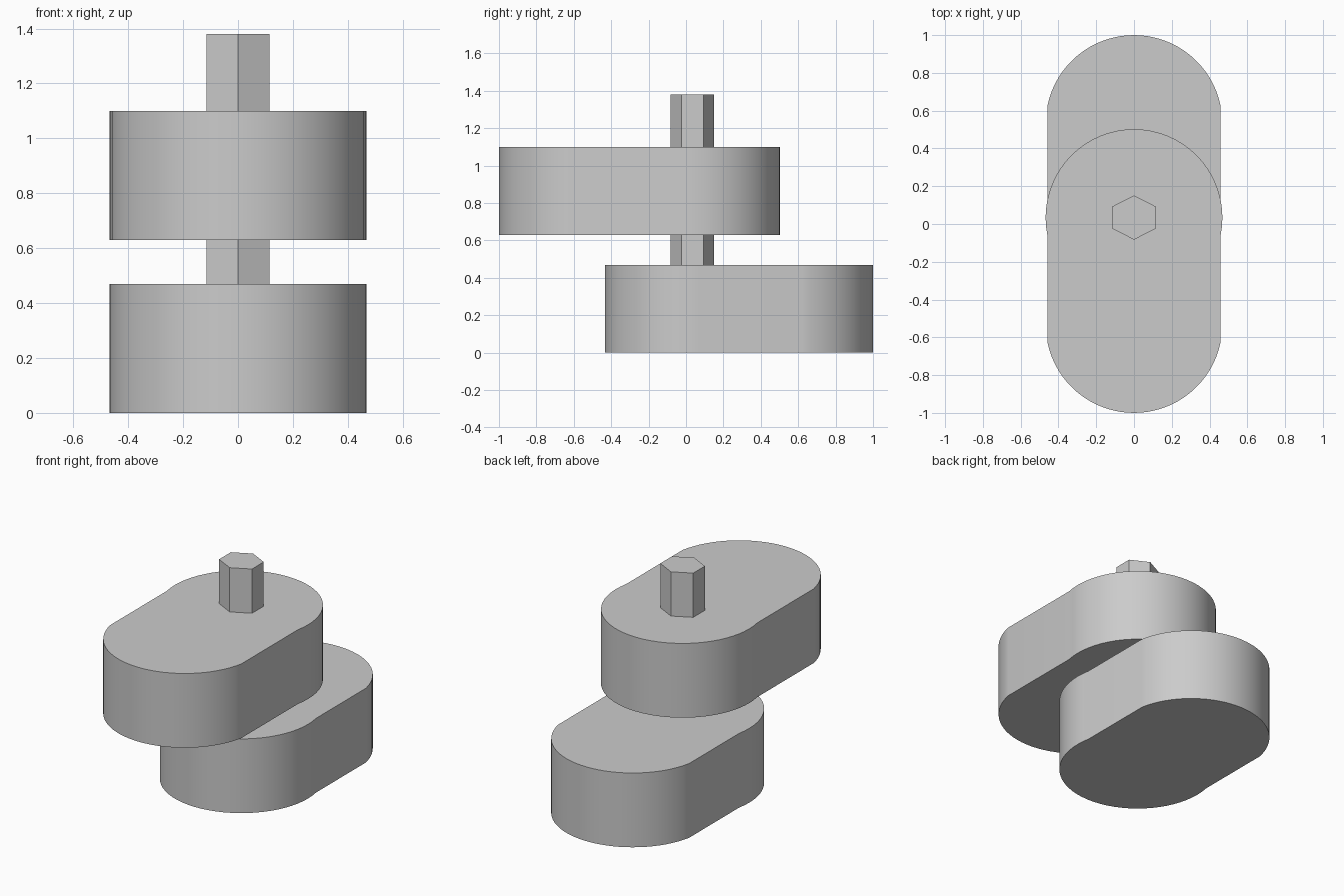
import bpy
import bmesh
from math import sin, cos, pi, acos, radians

cube = bpy.data.objects.get("Cube")
if cube:
    bpy.data.objects.remove(cube, do_unlink=True)

grey = bpy.data.materials.new("plain grey")
grey.use_nodes = True
colour = (0.6, 0.6, 0.6, 1)
grey.diffuse_color = colour
grey.node_tree.nodes["Principled BSDF"].inputs["Base Color"].default_value = colour

RADIUS = 0.468      # both rounded ends
HALF_WIDTH = 0.459  # flat sides, slightly inside the round ends
PIVOT = 0.034       # shaft axis along y
FAR = 0.532         # distance of the far round end from the centre


def prism(name, outline, z0, z1):
    """Extrude a closed outline from z0 to z1."""
    bm = bmesh.new()
    base = bm.faces.new([bm.verts.new((x, y, z0)) for x, y in outline])
    top = bmesh.ops.extrude_face_region(bm, geom=[base], use_keep_orig=True)
    moved = [v for v in top["geom"] if isinstance(v, bmesh.types.BMVert)]
    bmesh.ops.translate(bm, verts=moved, vec=(0, 0, z1 - z0))
    bmesh.ops.recalc_face_normals(bm, faces=bm.faces)
    mesh = bpy.data.meshes.new(name)
    bm.to_mesh(mesh)
    bm.free()
    mesh.materials.append(grey)
    obj = bpy.data.objects.new(name, mesh)
    bpy.context.collection.objects.link(obj)
    return obj


def arc(cy, start, end, steps):
    angles = [start + (end - start) * i / steps for i in range(steps + 1)]
    return [(RADIUS * cos(a), cy + RADIUS * sin(a)) for a in angles]


def arm(name, direction, z0, z1):
    """Rounded arm reaching along y, with its hub on the shaft."""
    edge = acos(HALF_WIDTH / RADIUS)
    # The hub bulges past the flat sides; the far end is cut by them
    hub = arc(PIVOT * direction, -edge, pi + edge, 36)
    tip = arc(-FAR, pi + edge, 2 * pi - edge, 32)
    outline = [(x * direction, y * direction) for x, y in hub + tip]
    obj = prism(name, outline, z0, z1)
    bpy.ops.object.select_all(action="DESELECT")
    obj.select_set(True)
    bpy.context.view_layer.objects.active = obj
    bpy.ops.object.shade_smooth_by_angle(angle=radians(30))


# Two opposed arms: the lower reaches back, the upper reaches forward
arm("lower_arm", -1, 0, 0.47)
arm("upper_arm", 1, 0.63, 1.10)

# Six-sided shaft through both arms
hexagon = [(0.133 * cos(pi / 2 + i * pi / 3),
            PIVOT + 0.117 * sin(pi / 2 + i * pi / 3)) for i in range(6)]
prism("hex_shaft", hexagon, 0.2, 1.38)
